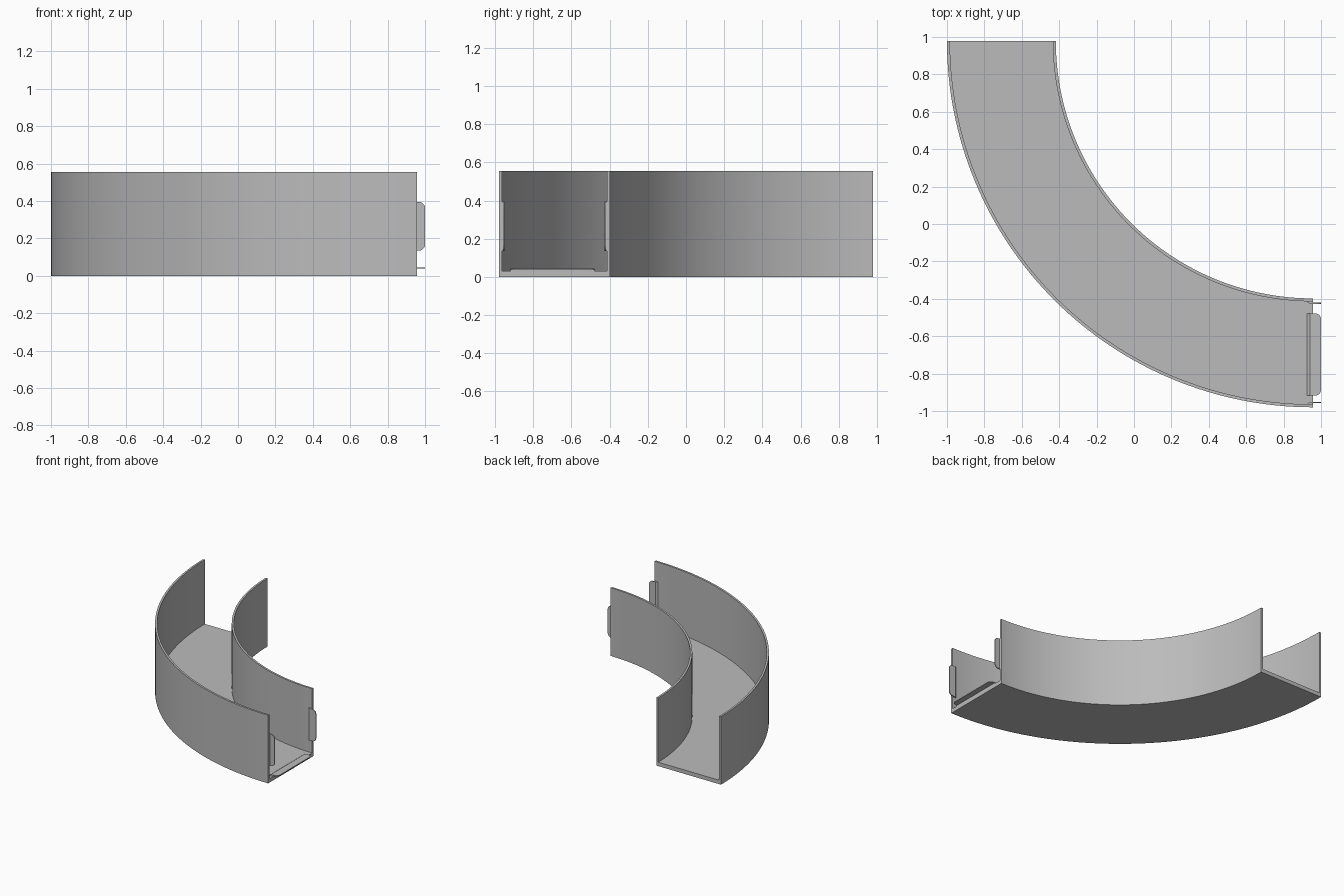
import bpy, bmesh, math
from mathutils import Vector

cube = bpy.data.objects.get("Cube")
if cube:
    bpy.data.objects.remove(cube, do_unlink=True)

# One plain grey for the whole piece
grey = bpy.data.materials.new("plain grey")
grey.use_nodes = True
color = (0.5, 0.5, 0.5, 1)
grey.diffuse_color = color
grey.node_tree.nodes["Principled BSDF"].inputs["Base Color"].default_value = color

CX, CY = 0.958, 0.978            # centre of the bend
R_IN, R_OUT = 1.376, 1.958
WALL, FLOOR, HEIGHT = 0.016, 0.032, 0.555
SEGMENTS = 64


def finish(name, bm):
    bmesh.ops.recalc_face_normals(bm, faces=bm.faces)
    mesh = bpy.data.meshes.new(name)
    bm.to_mesh(mesh)
    bm.free()
    obj = bpy.data.objects.new(name, mesh)
    bpy.context.collection.objects.link(obj)
    mesh.materials.append(grey)
    bpy.ops.object.select_all(action='DESELECT')
    obj.select_set(True)
    bpy.context.view_layer.objects.active = obj
    bpy.ops.object.shade_smooth_by_angle(angle=math.radians(30))
    return obj


# Curved channel: a U section swept through a quarter turn
def channel():
    a, b = R_IN + WALL, R_OUT - WALL
    section = [(R_IN, 0), (R_OUT, 0), (R_OUT, HEIGHT), (b, HEIGHT),
               (b, FLOOR), (a, FLOOR), (a, HEIGHT), (R_IN, HEIGHT)]
    bm = bmesh.new()
    rings = []
    for i in range(SEGMENTS + 1):
        t = math.pi + math.pi / 2 * i / SEGMENTS
        rings.append([bm.verts.new((CX + r * math.cos(t), CY + r * math.sin(t), z))
                      for r, z in section])
    n = len(section)
    for p, q in zip(rings, rings[1:]):
        for k in range(n):
            m = (k + 1) % n
            bm.faces.new((p[k], p[m], q[m], q[k]))
    # End caps: outer wall, floor and inner wall
    for ring in (rings[0], rings[-1]):
        for ids in ((1, 2, 3, 4), (0, 1, 4, 5), (0, 5, 6, 7)):
            bm.faces.new([ring[k] for k in ids])
    finish("curved_channel", bm)


# Connector tab: ramped root on a surface, thin tongue past the end
def tab(name, origin, across, normal, width):
    along, across, normal = Vector((1, 0, 0)), Vector(across), Vector(normal)
    profile = [(0.925, -0.003), (0.925, 0.002), (0.94, 0.013), (1.0, 0.013),
               (1.0, 0.006), (CX, 0.006), (CX, -0.003)]
    bm = bmesh.new()
    sides = [[bm.verts.new(Vector(origin) + along * x + normal * h + across * w)
              for x, h in profile] for w in (-width / 2, width / 2)]
    n = len(profile)
    for k in range(n):
        m = (k + 1) % n
        bm.faces.new((sides[0][k], sides[0][m], sides[1][m], sides[1][k]))
    for side in sides:
        bm.faces.new(side)
    # Round the two corners of the tongue tip
    tips = [bm.edges.get((s[3], s[4])) for s in sides]
    bmesh.ops.bevel(bm, geom=tips, offset=0.032, segments=5, profile=0.5,
                    affect='EDGES')
    finish(name, bm)


channel()
tab("floor_tab", (0, -0.698, FLOOR), (0, 1, 0), (0, 0, 1), 0.44)
tab("inner_wall_tab", (0, CY - R_IN - WALL, 0.265), (0, 0, 1), (0, -1, 0), 0.26)
tab("outer_wall_tab", (0, CY - R_OUT + WALL, 0.265), (0, 0, 1), (0, 1, 0), 0.26)
